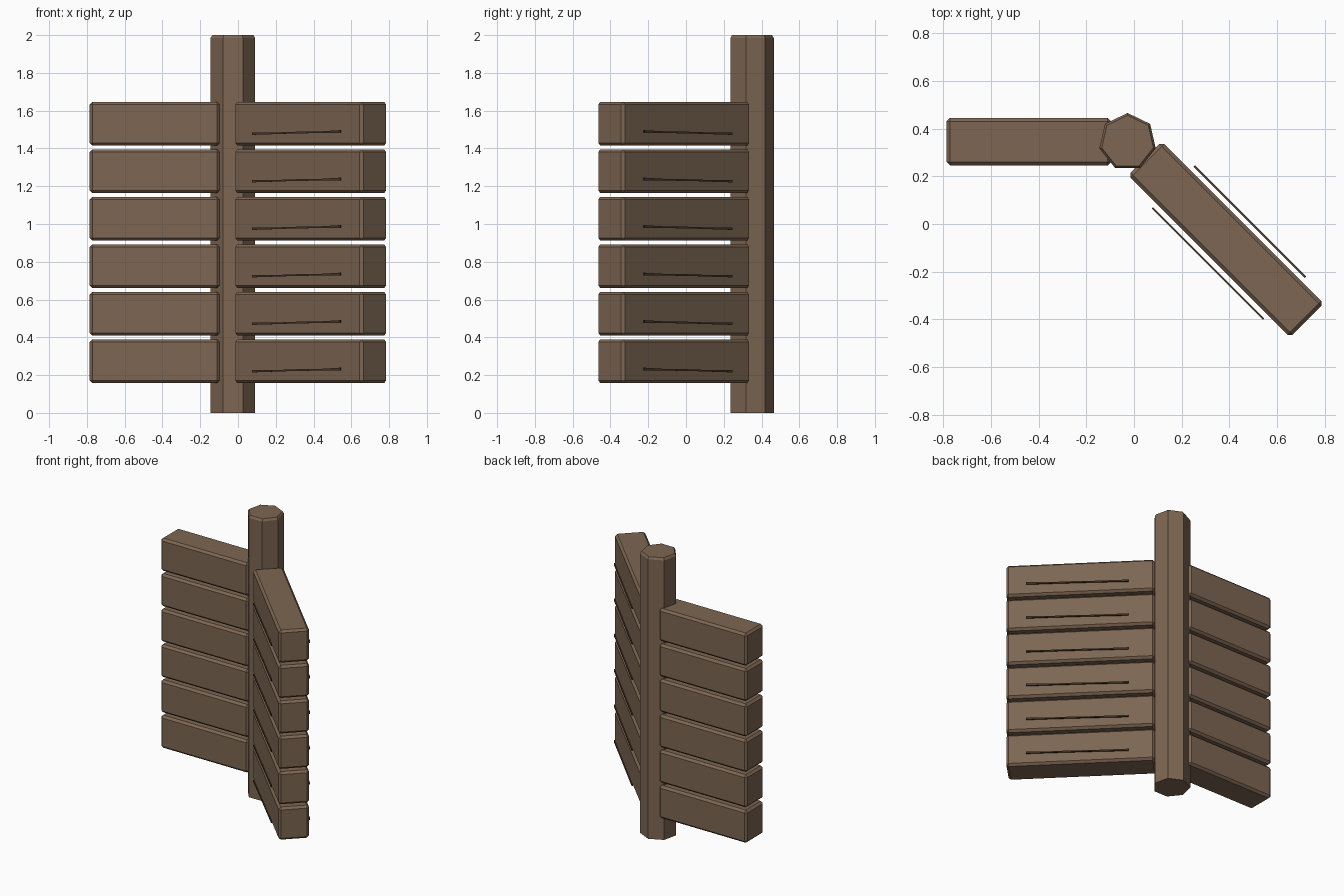
import bpy, bmesh, math
from mathutils import Matrix, Vector

if "Cube" in bpy.data.objects:
    bpy.data.objects.remove(bpy.data.objects["Cube"])


def material(name, rgb):
    m = bpy.data.materials.new(name)
    m.diffuse_color = (*rgb, 1)
    m.use_nodes = True
    m.node_tree.nodes["Principled BSDF"].inputs["Base Color"].default_value = m.diffuse_color
    return m


WOOD = material("brown wood", (0.205, 0.133, 0.084))
DARK = material("dark wood crack", (0.072, 0.042, 0.026))


def add_object(name, bm, mat):
    bmesh.ops.recalc_face_normals(bm, faces=bm.faces)
    mesh = bpy.data.meshes.new(name)
    bm.to_mesh(mesh)
    bm.free()
    mesh.materials.append(mat)
    obj = bpy.data.objects.new(name, mesh)
    bpy.context.collection.objects.link(obj)
    return obj


def beam(name, center, size, angle):
    # chamfered timber
    bm = bmesh.new()
    bmesh.ops.create_cube(bm, size=1)
    bmesh.ops.scale(bm, vec=size, verts=bm.verts)
    bmesh.ops.bevel(bm, geom=bm.edges[:], offset=0.015, segments=1,
                    affect='EDGES', profile=0.5)
    bm.transform(Matrix.Translation(center) @ Matrix.Rotation(angle, 4, 'Z'))
    return add_object(name, bm, WOOD)


def crack(name, center, side, angle):
    # thin jagged strip just off the beam face
    path = [(-0.33, -0.006, 0.006), (-0.2, -0.004, 0.005), (-0.08, -0.002, 0.004),
            (0.05, 0.001, 0.005), (0.17, 0.002, 0.004), (0.33, 0.006, 0.007)]
    bm = bmesh.new()
    outline = [(u, z - h) for u, z, h in path] + [(u, z + h) for u, z, h in reversed(path)]
    face = bm.faces.new([bm.verts.new((u + 0.018, side * 0.124 - 0.004, z - 0.047))
                         for u, z in outline])
    ext = bmesh.ops.extrude_face_region(bm, geom=[face])
    bmesh.ops.translate(bm, vec=(0, 0.008, 0),
                        verts=[g for g in ext["geom"] if isinstance(g, bmesh.types.BMVert)])
    bm.transform(Matrix.Translation(center) @ Matrix.Rotation(angle, 4, 'Z'))
    return add_object(name, bm, DARK)


# seven-sided post with chamfered top
bm = bmesh.new()
rings = []
for z, r in ((0, 0.121), (1.985, 0.121), (2.0, 0.111)):
    rings.append([bm.verts.new((-0.027 + r * math.cos(math.pi / 2 + k * math.tau / 7),
                                0.344 + r * math.sin(math.pi / 2 + k * math.tau / 7), z))
                  for k in range(7)])
bm.faces.new(rings[0])
bm.faces.new(rings[-1])
for a, b in zip(rings, rings[1:]):
    for k in range(7):
        n = (k + 1) % 7
        bm.faces.new((a[k], a[n], b[n], b[k]))
add_object("corner_post", bm, WOOD)

# two stacks of timbers
for i in range(6):
    z = 0.2735 + 0.2515 * i
    beam(f"left_beam_{i + 1}", Vector((-0.440, 0.345, z)), (0.690, 0.2, 0.232), 0)
    c = Vector((0.385, -0.065, z))
    turn = -math.pi / 4
    beam(f"right_beam_{i + 1}", c, (0.96, 0.2, 0.232), turn)
    for side, label in ((-1, "front"), (1, "back")):
        crack(f"{label}_crack_{i + 1}", c, side, turn)
